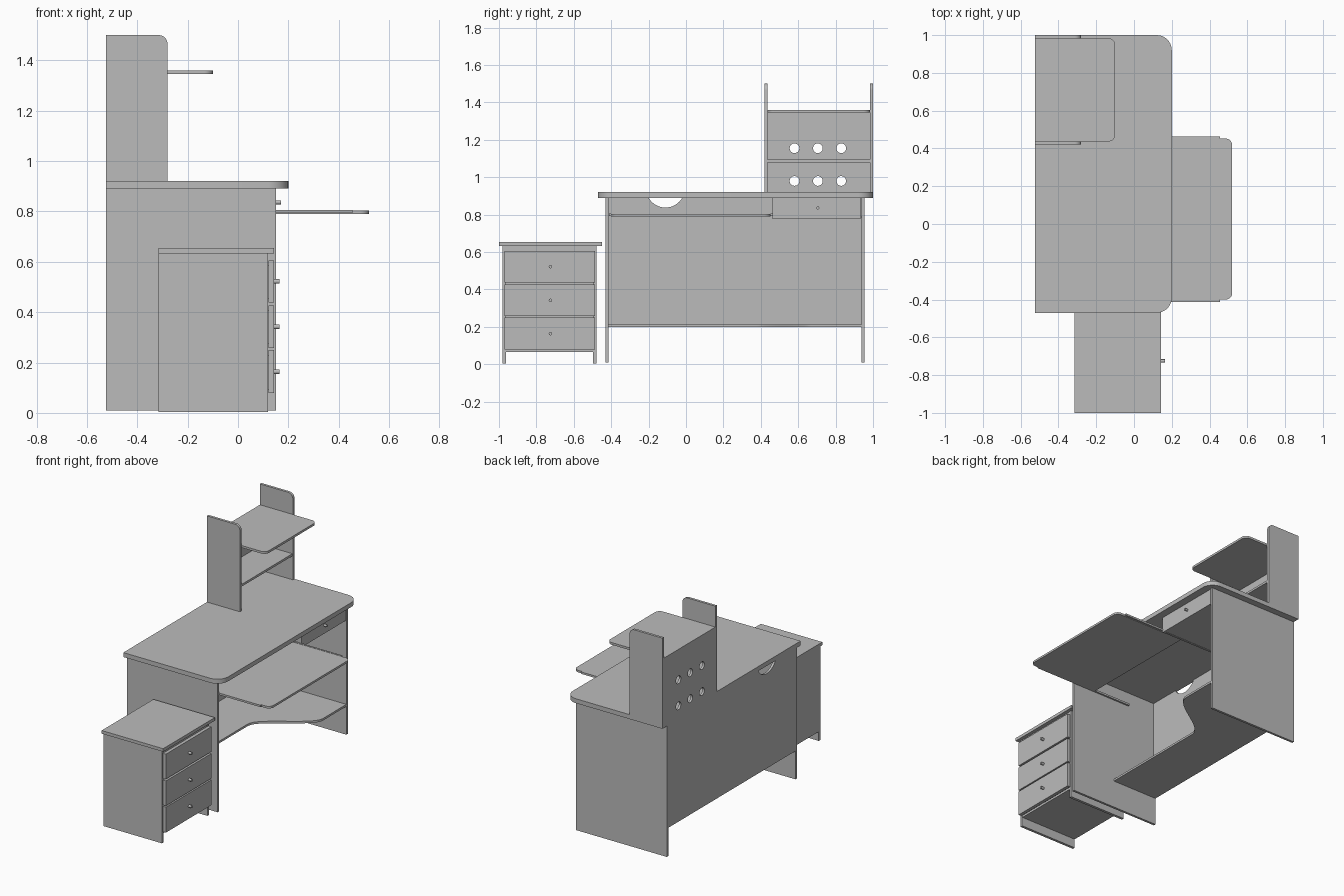
import bpy, bmesh, math
from mathutils import Vector, Matrix

cube = bpy.data.objects.get("Cube")
if cube:
    bpy.data.objects.remove(cube, do_unlink=True)

grey = bpy.data.materials.new("grey_board")
grey.use_nodes = True
GREY = (0.5, 0.5, 0.5, 1)
grey.diffuse_color = GREY
grey.node_tree.nodes["Principled BSDF"].inputs["Base Color"].default_value = GREY


def make(name, bm):
    bmesh.ops.recalc_face_normals(bm, faces=bm.faces)
    mesh = bpy.data.meshes.new(name)
    bm.to_mesh(mesh)
    bm.free()
    mesh.materials.append(grey)
    obj = bpy.data.objects.new(name, mesh)
    bpy.context.collection.objects.link(obj)
    return obj


def box(name, x, y, z):
    bm = bmesh.new()
    bmesh.ops.create_cube(bm, size=1)
    for v in bm.verts:
        v.co = [r[0] + (c + 0.5) * (r[1] - r[0]) for c, r in zip(v.co, (x, y, z))]
    return make(name, bm)


def prism(name, outline, lo, hi, axis="z"):
    """Extrude an (x, y) outline along z, or an (x, z) outline along y."""
    bm = bmesh.new()
    def place(a, b, h):
        return (a, b, h) if axis == "z" else (a, h, b)
    face = bm.faces.new([bm.verts.new(place(a, b, lo)) for a, b in outline])
    new = bmesh.ops.extrude_face_region(bm, geom=[face])["geom"]
    verts = [g for g in new if isinstance(g, bmesh.types.BMVert)]
    bmesh.ops.translate(bm, verts=verts, vec=Vector(place(0, 0, hi - lo)))
    return make(name, bm)


def arc(cx, cy, r, start, steps=8):
    return [(cx + r * math.cos(math.radians(start + 90 * i / steps)),
             cy + r * math.sin(math.radians(start + 90 * i / steps)))
            for i in range(steps + 1)]


def rounded_front(x, y, r):
    """Rectangle whose two +x corners are rounded."""
    return ([(x[0], y[0])] + arc(x[1] - r, y[0] + r, r, -90)
            + arc(x[1] - r, y[1] - r, r, 0) + [(x[0], y[1])])


def rods(name, centres, r, x, sides=24):
    """Cylinders along x at the given (y, z) centres."""
    bm = bmesh.new()
    for y, z in centres:
        m = (Matrix.Translation(((x[0] + x[1]) / 2, y, z))
             @ Matrix.Rotation(math.pi / 2, 4, "Y"))
        bmesh.ops.create_cone(bm, cap_ends=True, segments=sides, radius1=r,
                              radius2=r, depth=x[1] - x[0], matrix=m)
    return make(name, bm)


def cut(obj, cutter):
    mod = obj.modifiers.new("holes", "BOOLEAN")
    mod.operation = "DIFFERENCE"
    mod.solver = "EXACT"
    mod.object = cutter
    bpy.context.view_layer.objects.active = obj
    bpy.ops.object.modifier_apply(modifier=mod.name)
    bpy.data.objects.remove(cutter, do_unlink=True)


BACK = -0.525
INNER = BACK + 0.015

# Desk top, side panels and back panel with a cable cutout
prism("desk_top", rounded_front((BACK, 0.2), (-0.47, 1.0), 0.08), 0.89, 0.92)
for name, y in (("right_side_panel", -0.43), ("left_side_panel", 0.938)):
    box(name, (BACK, 0.15), (y, y + 0.016), (0.01, 0.89))
desk_back = box("desk_back", (BACK, INNER), (-0.414, 0.938), (0.2, 0.89))
cut(desk_back, rods("cable_cutter", [(-0.11, 0.942)], 0.104, (-0.6, -0.4), 40))

# Foot shelf with an S-curved front edge
curve = []
for i in range(17):
    t = i / 16
    curve.append((-0.18 + 0.33 * t * t * (3 - 2 * t), 0.36 + 0.33 * t))
prism("foot_shelf", [(INNER, -0.414), (-0.18, -0.414)] + curve
      + [(0.15, 0.938), (INNER, 0.938)], 0.2, 0.214)

# Pulled-out keyboard tray on rails
prism("keyboard_tray", rounded_front((-0.01, 0.52), (-0.4, 0.452), 0.035), 0.79, 0.804)
for name, y in (("right_tray_rail", -0.413), ("left_tray_rail", 0.452)):
    box(name, (-0.3, 0.455), (y, y + 0.012), (0.793, 0.806))

# Desk drawer with its housing
box("desk_drawer_front", (0.135, 0.15), (0.46, 0.936), (0.78, 0.888))
box("drawer_housing_side", (INNER, 0.135), (0.464, 0.478), (0.78, 0.89))
box("drawer_housing_floor", (INNER, 0.135), (0.478, 0.938), (0.782, 0.794))
rods("desk_drawer_knob", [(0.705, 0.836)], 0.008, (0.15, 0.171), 16)

# Upper shelf unit: uprights, perforated back, two shelves
upright = [(BACK, 0.92), (-0.28, 0.92)] + arc(-0.315, 1.465, 0.035, 0) + [(BACK, 1.5)]
for name, y in (("right_upright", 0.42), ("left_upright", 0.983)):
    prism(name, upright, y, y + 0.017, "y")
shelf_back = box("shelf_back", (BACK, INNER), (0.437, 0.983), (0.92, 1.345))
holes = [(y, z) for y in (0.58, 0.705, 0.83) for z in (0.98, 1.155)]
cut(shelf_back, rods("hole_cutter", holes, 0.026, (-0.6, -0.4)))
box("middle_shelf", (INNER, -0.283), (0.437, 0.983), (1.08, 1.095))
prism("top_shelf", rounded_front((BACK, -0.1), (0.437, 0.983), 0.035), 1.345, 1.36)

# Drawer cabinet
box("cabinet_top", (-0.315, 0.143), (-1.0, -0.45), (0.633, 0.654))
for name, y in (("cabinet_right_side", -0.98), ("cabinet_left_side", -0.496)):
    box(name, (-0.315, 0.12), (y, y + 0.018), (0.003, 0.633))
box("cabinet_back", (-0.315, -0.3), (-0.962, -0.496), (0.065, 0.633))
box("cabinet_floor", (-0.3, 0.118), (-0.962, -0.496), (0.065, 0.08))
box("cabinet_rail", (0.1, 0.118), (-0.962, -0.496), (0.59, 0.633))
for name, z in (("lower", (0.078, 0.249)), ("middle", (0.258, 0.426)), ("upper", (0.438, 0.606))):
    box(name + "_drawer_front", (0.121, 0.143), (-0.971, -0.487), z)
    box(name + "_drawer_box", (-0.25, 0.121), (-0.95, -0.508), (z[0] + 0.015, z[1] - 0.02))
    rods(name + "_drawer_knob", [(-0.725, sum(z) / 2)], 0.009, (0.143, 0.165), 16)

# Smooth the rounded edges, keep the board edges sharp
for obj in bpy.data.objects:
    if obj.type == "MESH" and grey.name in obj.data.materials:
        obj.select_set(True)
        bpy.context.view_layer.objects.active = obj
bpy.ops.object.shade_smooth_by_angle(angle=math.radians(30))
